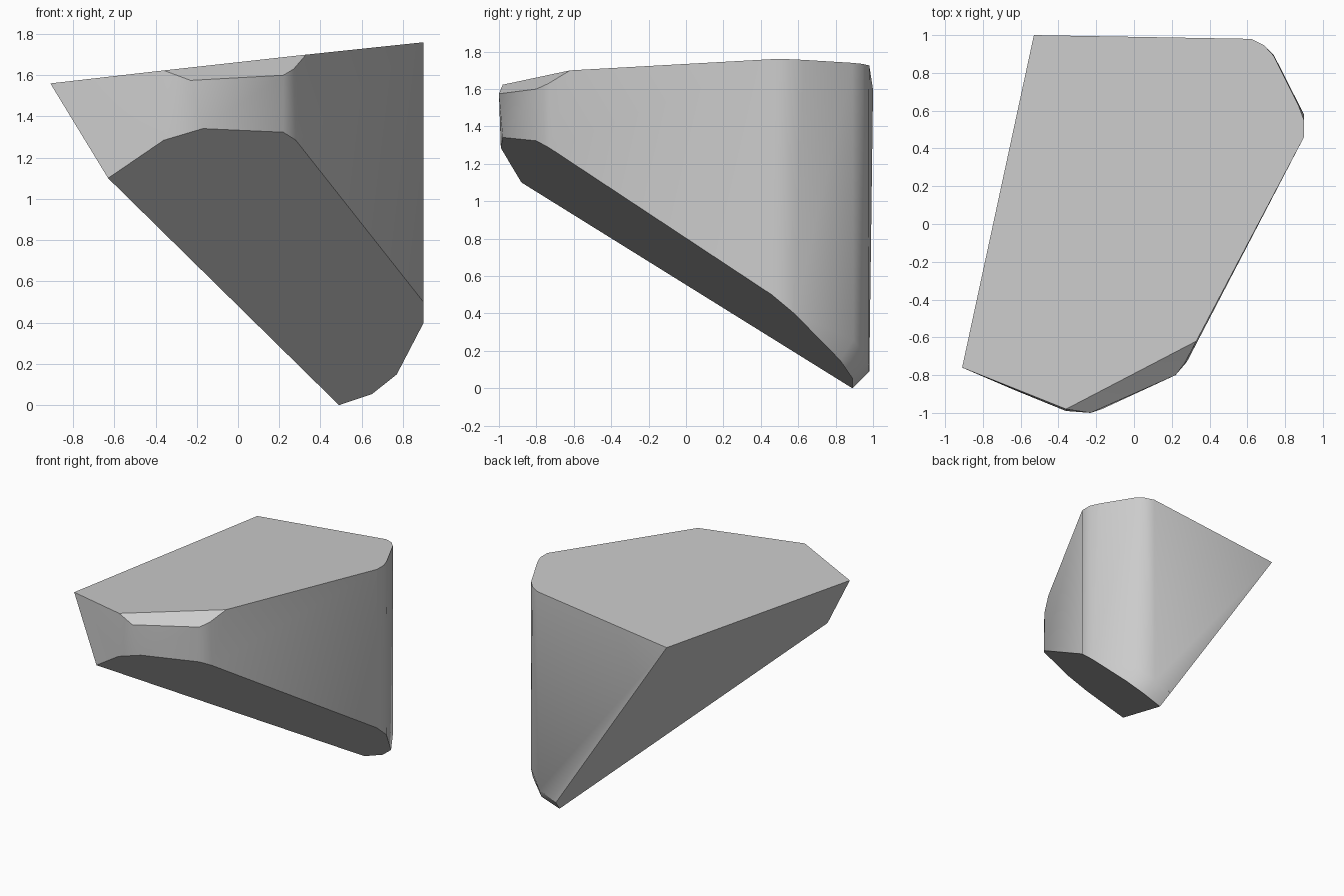
import bpy
import bmesh
import math

if "Cube" in bpy.data.objects:
    bpy.data.objects.remove(bpy.data.objects["Cube"])

# Outline corners of the nearly level top
top_xy = [(-0.91, -0.76), (-0.53, 1.0), (0.62, 0.98), (0.69, 0.945), (0.74, 0.89),
          (0.87, 0.63), (0.90, 0.55), (0.90, 0.46), (0.33, -0.62), (-0.36, -0.98)]
# Outline corners of the steep underside
under_xy = [(-0.63, -0.88), (0.49, 0.89), (0.65, 0.89), (0.77, 0.825), (0.90, 0.58),
            (0.90, 0.46), (0.28, -0.73), (0.22, -0.80), (-0.17, -0.98), (-0.36, -0.99)]
# Worn nose below the top edge, and the clipped back corner at the foot
worn = [(-0.23, -1.0, 1.575), (0.22, -0.80, 1.60), (0.27, -0.735, 1.63),
        (0.46, 0.98, 0.09), (0.61, 0.975, 0.15), (0.74, 0.895, 0.26)]


def top_height(x, y):
    return 1.66 + 0.113 * x - 0.004 * y


def under_height(x, y):
    return max(0.0, 0.578 + 0.341 * x - 0.838 * y)


points = [(x, y, top_height(x, y)) for x, y in top_xy]
points += [(x, y, under_height(x, y)) for x, y in under_xy]
points += worn

# Stone body: convex hull of the corners, with flat areas merged
bm = bmesh.new()
for p in points:
    bm.verts.new(p)
hull = bmesh.ops.convex_hull(bm, input=bm.verts[:])
loose = [v for v in bm.verts if not v.link_faces]
bmesh.ops.delete(bm, geom=loose, context='VERTS')
bmesh.ops.dissolve_limit(bm, angle_limit=math.radians(2), verts=bm.verts[:], edges=bm.edges[:])
bmesh.ops.recalc_face_normals(bm, faces=bm.faces[:])

mesh = bpy.data.meshes.new("stone_shard")
bm.to_mesh(mesh)
bm.free()
stone = bpy.data.objects.new("stone_shard", mesh)
bpy.context.collection.objects.link(stone)

# Plain grey stone
grey = bpy.data.materials.new("stone_grey")
grey.diffuse_color = (0.6, 0.6, 0.6, 1.0)
grey.use_nodes = True
grey.node_tree.nodes["Principled BSDF"].inputs["Base Color"].default_value = grey.diffuse_color
mesh.materials.append(grey)

# Soft worn corners, crisp main edges
bpy.context.view_layer.objects.active = stone
stone.select_set(True)
bpy.ops.object.shade_smooth_by_angle(angle=math.radians(30))
